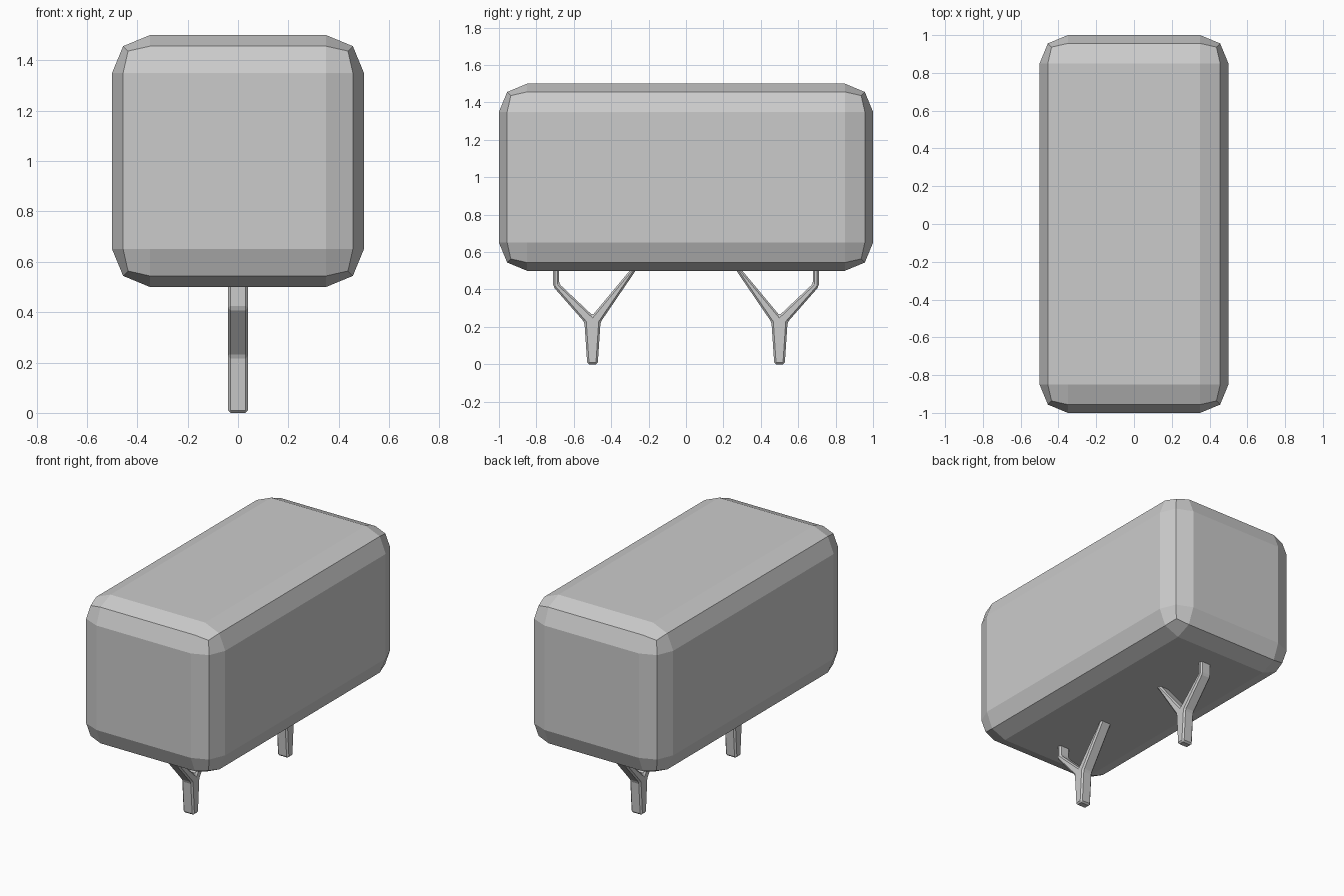
import bpy, bmesh

if "Cube" in bpy.data.objects:
    bpy.data.objects.remove(bpy.data.objects["Cube"])


def make_object(name, bm):
    bmesh.ops.recalc_face_normals(bm, faces=bm.faces[:])
    mesh = bpy.data.meshes.new(name)
    bm.to_mesh(mesh)
    bm.free()
    obj = bpy.data.objects.new(name, mesh)
    bpy.context.collection.objects.link(obj)
    return obj


def add_bevel(obj, width, segments):
    mod = obj.modifiers.new("Bevel", 'BEVEL')
    mod.width = width
    mod.segments = segments
    mod.limit_method = 'NONE'


# Body: a long box with two-segment rounded edges
bm = bmesh.new()
bmesh.ops.create_cube(bm, size=1)
bmesh.ops.scale(bm, vec=(1, 2, 1), verts=bm.verts)
bmesh.ops.translate(bm, vec=(0, 0, 1), verts=bm.verts)
body = make_object("body", bm)
add_bevel(body, 0.15, 2)

# Forked leg: side outline (y, z) extruded across x, ends tucked into the body
outline = [(0.472, 0), (0.528, 0), (0.543, 0.225), (0.71, 0.415), (0.71, 0.52),
           (0.678, 0.52), (0.678, 0.43), (0.5, 0.262), (0.285, 0.52),
           (0.256, 0.52), (0.457, 0.225)]
half_width = 0.04


def make_leg(name, side):
    bm = bmesh.new()
    face = bm.faces.new([bm.verts.new((-half_width, side * y, z)) for y, z in outline])
    new = bmesh.ops.extrude_face_region(bm, geom=[face])["geom"]
    bmesh.ops.translate(bm, vec=(2 * half_width, 0, 0),
                        verts=[v for v in new if isinstance(v, bmesh.types.BMVert)])
    add_bevel(make_object(name, bm), 0.01, 1)


make_leg("front_leg", -1)
make_leg("back_leg", 1)
